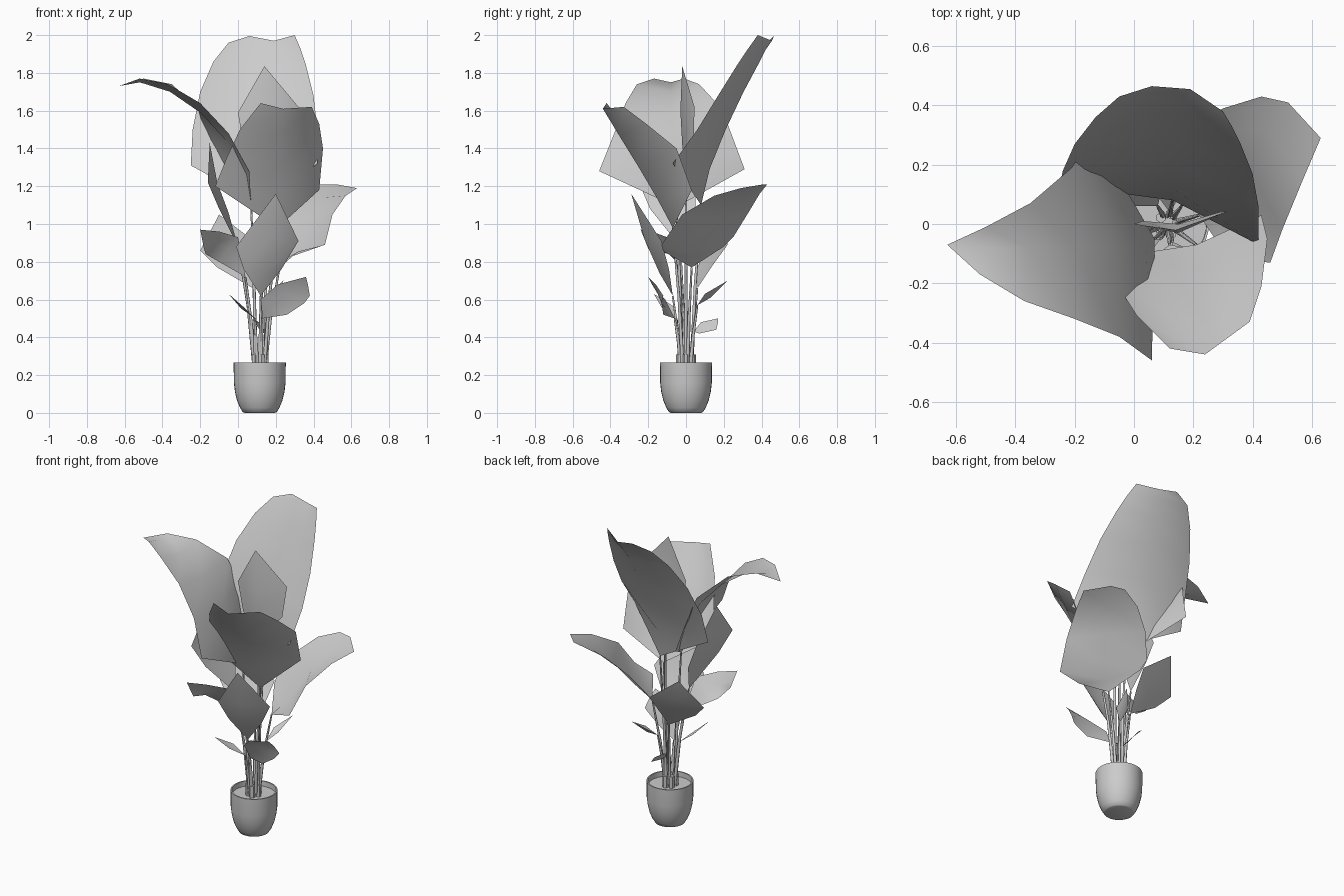
import bpy, math
from mathutils import Vector

CX = 0.115  # pot axis


def make(name, verts, faces, smooth=True):
    me = bpy.data.meshes.new(name)
    me.from_pydata(verts, [], faces)
    me.update()
    for p in me.polygons:
        p.use_smooth = smooth
    ob = bpy.data.objects.new(name, me)
    bpy.context.collection.objects.link(ob)
    return ob


def lathe(name, profile, n=32):
    verts = [(CX + r * math.cos(2 * math.pi * i / n), r * math.sin(2 * math.pi * i / n), z)
             for r, z in profile for i in range(n)]
    faces = [(k * n + i, k * n + (i + 1) % n, (k + 1) * n + (i + 1) % n, (k + 1) * n + i)
             for k in range(len(profile) - 1) for i in range(n)]
    faces.append(tuple(reversed(range(n))))
    faces.append(tuple((len(profile) - 1) * n + i for i in range(n)))
    ob = make(name, verts, faces)
    bpy.ops.object.select_all(action='DESELECT')
    ob.select_set(True)
    bpy.context.view_layer.objects.active = ob
    bpy.ops.object.shade_smooth_by_angle(angle=math.radians(50))


def stem(name, start, end):
    a, b = Vector(start), Vector(end)
    mid = a.lerp(b, 0.5)
    mid.x += (a.x - b.x) * 0.12
    mid.y += (a.y - b.y) * 0.12
    cu = bpy.data.curves.new(name, 'CURVE')
    cu.dimensions = '3D'
    cu.bevel_depth = 0.01
    cu.bevel_resolution = 1
    sp = cu.splines.new('POLY')
    sp.points.add(2)
    for p, co, r in zip(sp.points, (a, mid, b), (1.1, 0.8, 0.5)):
        p.co = (*co, 1)
        p.radius = r
    bpy.context.collection.objects.link(bpy.data.objects.new(name, cu))


def leaf(name, base, rows, tip=None):
    """Blade from rows of left edge, midrib and right edge points."""
    verts = [base] + [p for r in rows for p in r]
    faces = [(0, 2, 1), (0, 3, 2)]
    for k in range(len(rows) - 1):
        a = 1 + 3 * k
        faces += [(a, a + 1, a + 4, a + 3), (a + 1, a + 2, a + 5, a + 4)]
    if tip:
        a = len(verts) - 3
        verts.append(tip)
        faces += [(a, a + 1, a + 3), (a + 1, a + 2, a + 3)]
    make(name, verts, faces)
    # stem from the crown to the blade
    d = Vector((base[0] - CX, base[1], 0))
    d = d.normalized() * 0.03 if d.length > 0.01 else d
    stem(name + "_stem", (CX + d.x, d.y, 0.25), base)


# pot with soil
lathe("pot", [(0.08, 0), (0.09, 0.004), (0.104, 0.027), (0.12, 0.065), (0.131, 0.11), (0.137, 0.16),
              (0.138, 0.268), (0.13, 0.268), (0.129, 0.235)])
# crown of cut stalks
for i in range(5):
    t = 2 * math.pi * i / 5
    bpy.ops.mesh.primitive_cylinder_add(vertices=6, radius=0.018, depth=0.08,
                                        location=(CX + 0.03 * math.cos(t), 0.036 * math.sin(t), 0.27))
    bpy.context.object.name = "crown_stalk"

# four large blades
leaf("back_leaf", (.13, .08, 1.1), [
    ((-.25, .13, 1.31), (.12, .125, 1.29), (.42, -.07, 1.32)),
    ((-.24, .18, 1.5), (.12, .21, 1.5), (.42, .06, 1.5)),
    ((-.2, .27, 1.7), (.13, .305, 1.7), (.4, .17, 1.68)),
    ((-.13, .36, 1.86), (.14, .385, 1.85), (.36, .27, 1.84)),
    ((-.05, .43, 1.96), (.16, .42, 1.92), (.33, .33, 1.93)),
    ((.06, .465, 1.995), (.19, .455, 1.97), (.3, .38, 2.0))])
leaf("front_leaf", (.21, -.07, .98), [
    ((-.12, -.12, 1.2), (.22, -.15, 1.13), (.43, .03, 1.18)),
    ((-.06, -.2, 1.35), (.23, -.25, 1.3), (.45, -.05, 1.4)),
    ((.01, -.31, 1.5), (.23, -.355, 1.47), (.43, -.21, 1.53)),
    ((.12, -.42, 1.64), (.24, -.44, 1.61), (.39, -.33, 1.62))])
leaf("left_leaf", (.07, -.05, 1.09), [
    ((.06, -.46, 1.28), (.04, -.07, 1.25), (-.14, .31, 1.29)),
    ((-.05, -.38, 1.48), (-.06, -.07, 1.44), (-.17, .25, 1.45)),
    ((-.2, -.32, 1.64), (-.2, -.08, 1.59), (-.21, .19, 1.61)),
    ((-.37, -.26, 1.74), (-.36, -.08, 1.7), (-.35, .07, 1.74)),
    ((-.52, -.17, 1.77), (-.52, -.08, 1.75), (-.5, -.01, 1.77))], (-.63, -.07, 1.73))
leaf("right_leaf", (.22, .03, .77), [
    ((.12, .2, .88), (.26, .06, .82), (.32, -.12, .855)),
    ((.11, .25, .93), (.32, .1, .89), (.46, -.13, .89)),
    ((.19, .33, 1.06), (.38, .2, 1.03), (.5, -.02, 1.05)),
    ((.3, .39, 1.16), (.45, .31, 1.14), (.57, .15, 1.15)),
    ((.43, .43, 1.21), (.52, .41, 1.21), (.63, .29, 1.19))])

# medium blades
leaf("upright_leaf", (.15, 0, 1.25), [
    ((.03, .01, 1.4), (.15, -.02, 1.42), (.29, .04, 1.42)),
    ((0, 0, 1.59), (.15, -.03, 1.6), (.32, .045, 1.62))], (.14, -.02, 1.835))
leaf("low_front_leaf", (.12, -.07, .62), [
    ((.03, -.14, .76), (.14, -.14, .74), (.23, -.09, .76)),
    ((-.01, -.19, .88), (.17, -.22, .92), (.32, -.13, .91))], (.2, -.29, 1.16))
leaf("side_leaf", (0, -.03, .88), [
    ((-.1, -.19, 1.08), (-.08, -.06, 1.06), (-.05, .05, 1.06)),
    ((-.16, -.25, 1.22), (-.14, -.1, 1.2), (-.11, .05, 1.22))], (-.15, -.1, 1.43))
leaf("low_left_leaf", (.04, -.03, .72), [
    ((0, -.1, .93), (-.05, -.08, .87), (-.1, -.05, .8)),
    ((-.1, -.18, .96), (-.14, -.15, .9), (-.17, -.09, .84)),
    ((-.2, -.24, .97), (-.19, -.22, .92), (-.18, -.2, .87))])
leaf("low_back_leaf", (.08, .06, .66), [
    ((-.11, .06, .77), (-.01, .12, .79), (.1, .14, .78)),
    ((-.2, .1, .86), (-.05, .18, .91), (.11, .22, .89))], (-.1, .22, 1.05))

# small blades near the pot
leaf("small_right_leaf", (.13, -.06, .5), [
    ((.12, -.11, .6), (.17, -.11, .56), (.26, -.12, .52)),
    ((.21, -.18, .68), (.28, -.15, .63), (.35, -.13, .58)),
    ((.36, -.2, .72), (.37, -.16, .68), (.38, -.12, .62))])
leaf("small_left_leaf", (.09, -.05, .5), [
    ((.03, -.13, .56), (.02, -.1, .55), (.01, -.06, .56))], (-.05, -.17, .63))
leaf("small_back_leaf", (.16, .06, .57), [
    ((.16, .14, .63), (.19, .13, .61), (.22, .1, .63))], (.24, .22, .7))
leaf("lowest_leaf", (.12, .04, .43), [
    ((.09, .08, .48), (.11, .08, .45), (.14, .07, .42)),
    ((.08, .17, .5), (.11, .17, .48), (.14, .16, .44))])
